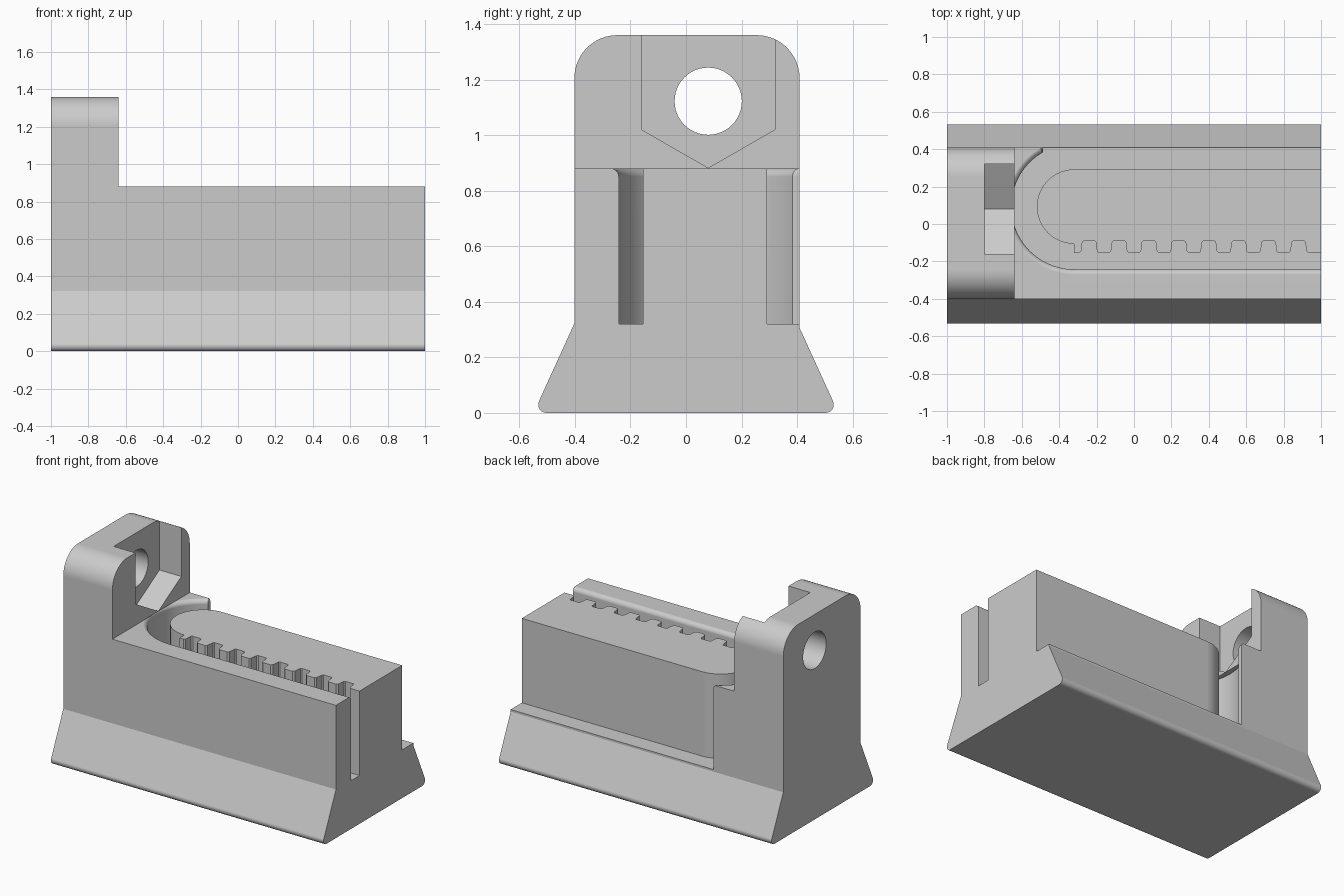
import bpy, bmesh, math

cube = bpy.data.objects.get("Cube")
if cube:
    bpy.data.objects.remove(cube, do_unlink=True)

grey = bpy.data.materials.new("plain grey")
grey.use_nodes = True
grey.diffuse_color = (0.6, 0.6, 0.6, 1)
grey.node_tree.nodes["Principled BSDF"].inputs["Base Color"].default_value = (0.6, 0.6, 0.6, 1)


def arc(cx, cy, r, start, end, steps=12):
    """Points on an arc, angles in degrees."""
    angles = [math.radians(start + (end - start) * i / steps) for i in range(steps + 1)]
    return [(cx + r * math.cos(a), cy + r * math.sin(a)) for a in angles]


def loft(name, rings):
    """Closed solid through matching rings of 3D points."""
    bm = bmesh.new()
    loops = [[bm.verts.new(p) for p in ring] for ring in rings]
    for low, high in zip(loops, loops[1:]):
        for i in range(len(low)):
            j = (i + 1) % len(low)
            bm.faces.new((low[i], low[j], high[j], high[i]))
    bm.faces.new(loops[0])
    bm.faces.new(loops[-1])
    bmesh.ops.recalc_face_normals(bm, faces=bm.faces)
    mesh = bpy.data.meshes.new(name)
    bm.to_mesh(mesh)
    bm.free()
    obj = bpy.data.objects.new(name, mesh)
    mesh.materials.append(grey)
    bpy.context.collection.objects.link(obj)
    return obj


def along_x(name, outline, x0, x1):
    return loft(name, [[(x, y, z) for y, z in outline] for x in (x0, x1)])


def along_z(name, outline, z0, z1):
    return loft(name, [[(x, y, z) for x, y in outline] for z in (z0, z1)])


def activate(obj):
    bpy.ops.object.select_all(action="DESELECT")
    obj.select_set(True)
    bpy.context.view_layer.objects.active = obj


def cut(obj, cutter):
    """Subtract the cutter, then discard it."""
    mod = obj.modifiers.new("cut", "BOOLEAN")
    mod.operation = "DIFFERENCE"
    mod.solver = "EXACT"
    mod.object = cutter
    activate(obj)
    bpy.ops.object.modifier_apply(modifier=mod.name)
    bpy.data.objects.remove(cutter, do_unlink=True)


# Body: flared foot, upright sides, rounded shoulders
def side(width, foot_top):
    foot = arc(0.502, 0.03, 0.03, -90, 24, 8)
    return foot + [(width, foot_top)] + arc(width - 0.155, 1.205, 0.155, 0, 90)


outline = side(0.409, 0.306) + [(-y, z) for y, z in reversed(side(0.402, 0.322))]
body = along_x("clamp_body", outline, -1, 1)

# Rounded-end groove around the core, with a softened upper rim, open at the back
END_X, END_Y = -0.32, 0.093


def groove_outline(r):
    curve = arc(END_X, END_Y, r, 270, 120, 40)
    return [(1.1, END_Y - r)] + curve + [(curve[-1][0], 0.46), (1.1, 0.46)]


rim = 0.03
levels = [(0.335, 0.32)]
levels += [(0.335 + rim - y, 0.8505 + z) for y, z in arc(0, 0, rim, 0, 90, 6)]
groove = loft("groove_cutter", [[(x, y, z) for x, y in groove_outline(r)] for r, z in levels])

# Toothed core kept standing inside the groove
teeth = [(END_X, -0.155)]
for i in range(8):
    c = -0.24 + 0.16 * i
    teeth += [(c - 0.052, -0.155), (c - 0.042, -0.145), (c - 0.036, -0.096), (c - 0.028, -0.09),
              (c + 0.028, -0.09), (c + 0.036, -0.096), (c + 0.042, -0.145), (c + 0.052, -0.155)]
teeth += [(0.985, -0.155), (1.2, -0.155)]
core = arc(END_X, END_Y, 0.199, 90, 270, 32) + teeth + [(1.2, END_Y + 0.199)]
cut(groove, along_z("core_cutter", core, 0.2, 1))
cut(body, groove)

# Lower the long part, leaving the post at the end
cut(body, along_x("step_cutter", [(-1, 0.88), (1, 0.88), (1, 2), (-1, 2)], -0.64, 1.2))

# Pointed pocket and round hole in the post
pocket = [(-0.16, 1.02), (0.08, 0.882), (0.32, 1.02), (0.32, 1.6), (-0.16, 1.6)]
cut(body, along_x("pocket_cutter", pocket, -0.8, -0.55))
cut(body, along_x("hole_cutter", arc(0.08, 1.122, 0.121, 0, 360, 48)[:-1], -1.2, -0.5))

# Shading: smooth curves, crisp edges
activate(body)
bpy.ops.object.shade_smooth_by_angle(angle=math.radians(20))
weighted = body.modifiers.new("weighted normals", "WEIGHTED_NORMAL")
weighted.keep_sharp = True
